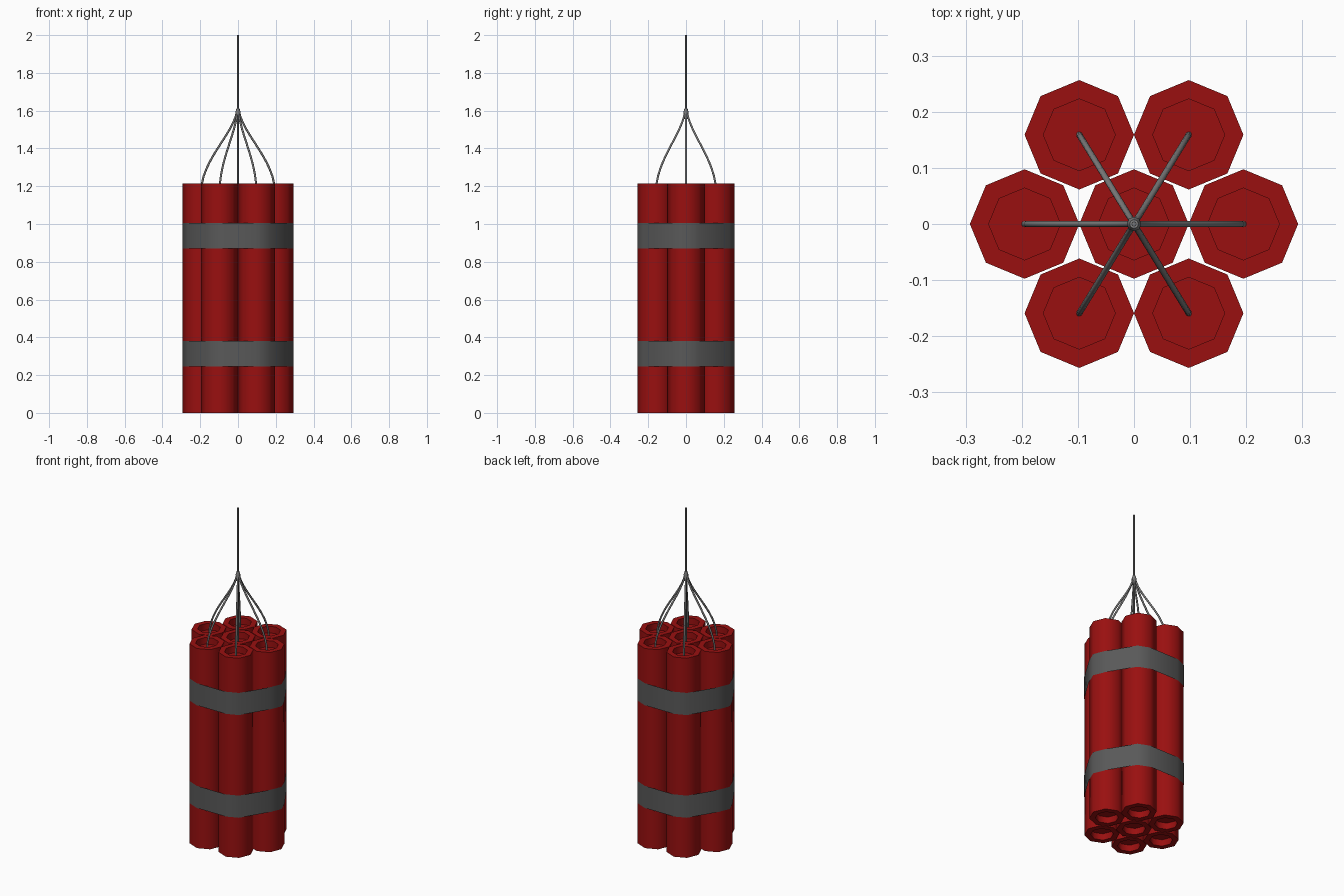
import bpy, bmesh, math
from mathutils import Vector
from mathutils.geometry import convex_hull_2d

if "Cube" in bpy.data.objects:
    bpy.data.objects.remove(bpy.data.objects["Cube"])

R, H = 0.0975, 1.215          # stick radius and height
OUTER = [(0.195, 0), (0.0975, 0.159), (-0.0975, 0.159),
         (-0.195, 0), (-0.0975, -0.159), (0.0975, -0.159)]


def material(name, color):
    m = bpy.data.materials.new(name)
    m.diffuse_color = (*color, 1)
    m.use_nodes = True
    m.node_tree.nodes["Principled BSDF"].inputs["Base Color"].default_value = m.diffuse_color
    return m


RED = material("red_paper", (0.32, 0.005, 0.005))
TAPE = material("dark_tape", (0.1, 0.1, 0.1))
CORD = material("grey_cord", (0.2, 0.2, 0.2))


def smooth(ob):
    bpy.ops.object.select_all(action='DESELECT')
    bpy.context.view_layer.objects.active = ob
    ob.select_set(True)
    bpy.ops.object.shade_smooth_by_angle(angle=math.radians(55))


def loft(name, loops, mat, capped=True):
    """Skin a stack of equal-length vertex loops, running bottom to top."""
    bm = bmesh.new()
    rings = [[bm.verts.new(p) for p in loop] for loop in loops]
    n = len(rings[0])
    for a, b in zip(rings, rings[1:]):
        for i in range(n):
            j = (i + 1) % n
            bm.faces.new((a[i], a[j], b[j], b[i]))
    if capped:
        bm.faces.new(rings[0][::-1])
        bm.faces.new(rings[-1])
    me = bpy.data.meshes.new(name)
    bm.to_mesh(me)
    bm.free()
    me.materials.append(mat)
    ob = bpy.data.objects.new(name, me)
    bpy.context.collection.objects.link(ob)
    smooth(ob)
    return ob


def octagon(r, z=0, cx=0, cy=0):
    return [(cx + r * math.cos(k * math.pi / 4), cy + r * math.sin(k * math.pi / 4), z)
            for k in range(8)]


def cord(name, points, radius):
    """Tube along one bezier segment: start, handle, handle, end."""
    cu = bpy.data.curves.new(name, 'CURVE')
    cu.dimensions = '3D'
    cu.bevel_depth, cu.bevel_resolution = radius, 2
    cu.use_fill_caps = True
    cu.resolution_u = 12
    s = cu.splines.new('BEZIER')
    s.bezier_points.add(1)
    p = [Vector(q) for q in points]
    a, b = s.bezier_points
    a.co, a.handle_right, a.handle_left = p[0], p[1], 2 * p[0] - p[1]
    b.co, b.handle_left, b.handle_right = p[3], p[2], 2 * p[3] - p[2]
    cu.materials.append(CORD)
    ob = bpy.data.objects.new(name, cu)
    bpy.context.collection.objects.link(ob)


# Sticks: octagonal tubes with a recess in each end
profile = [(0.064, 0.04), (0.064, 0), (R, 0), (R, H), (0.064, H), (0.064, H - 0.04)]
for i, (x, y) in enumerate([(0, 0)] + OUTER):
    loft(f"stick_{i}", [octagon(r, z, x, y) for r, z in profile], RED)

# Tape bands: sheets wrapped tightly round the bundle
pts = [Vector(p[:2]) for x, y in OUTER for p in octagon(R, 0, x, y)]
hull = [pts[i] * 1.006 for i in convex_hull_2d(pts)]
if sum(a.cross(b) for a, b in zip(hull, hull[1:])) < 0:
    hull.reverse()
for name, z0, z1 in (("lower_band", 0.245, 0.38), ("upper_band", 0.87, 1.005)):
    loft(name, [[(p.x, p.y, z) for p in hull] for z in (z0, z1)], TAPE, capped=False)

# Fuses: six curve inwards to the knot, the main one runs straight up
for i, (x, y) in enumerate(OUTER):
    cord(f"fuse_{i}", [(x * k, y * k, z) for k, z in
                       ((1, H - 0.04), (0.98, 1.34), (0.15, 1.47), (0.02, 1.6))], 0.0055)
cord("main_fuse", [(0, 0, z) for z in (H - 0.04, 1.4, 1.7, 2.0)], 0.0045)

# Knot gathering the fuses
loft("fuse_knot", [octagon(r, z) for r, z in
                   ((0.007, 1.555), (0.012, 1.575), (0.013, 1.595), (0.008, 1.612))], CORD)
